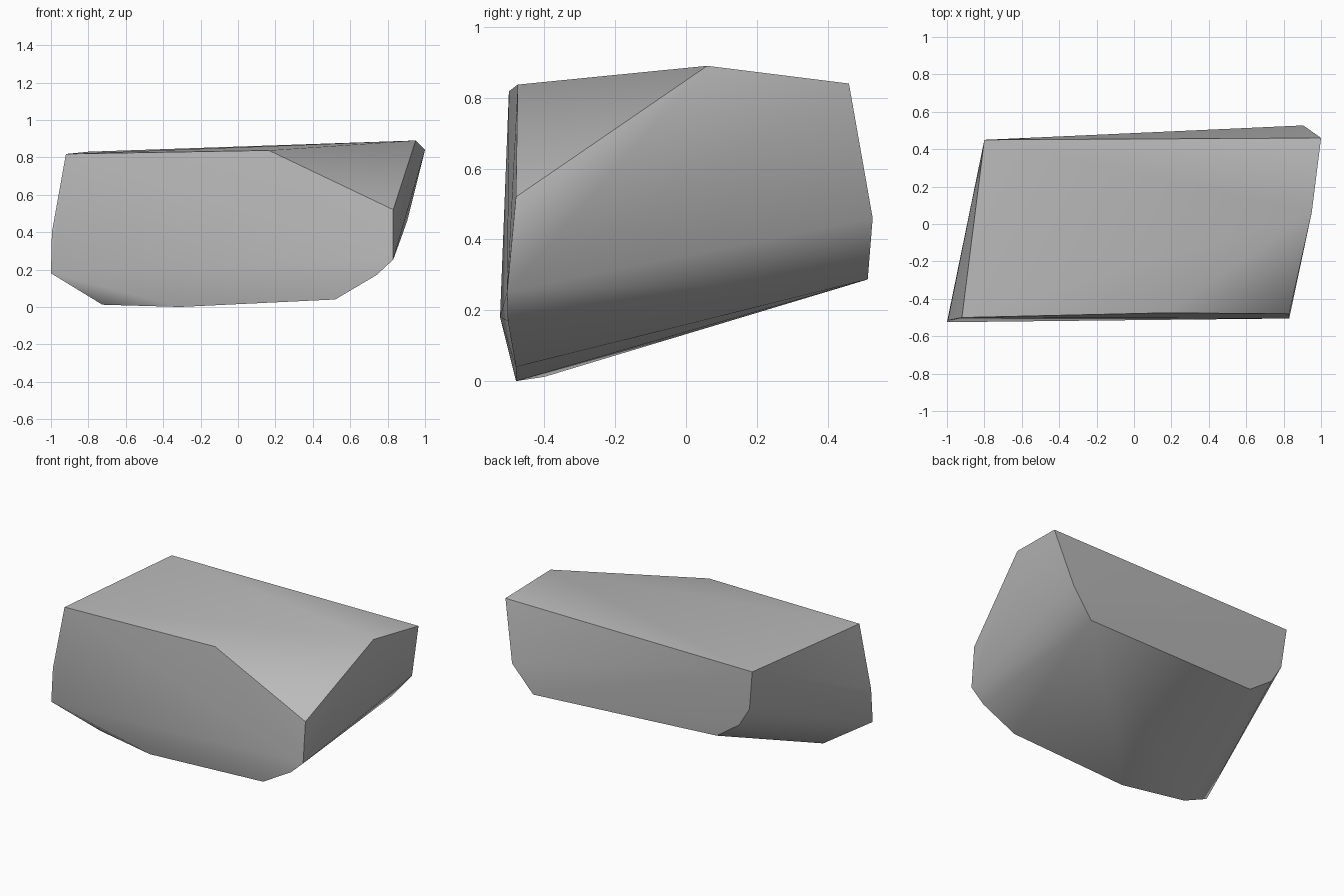
import bpy, bmesh
from math import radians

cube = bpy.data.objects.get("Cube")
if cube:
    bpy.data.objects.remove(cube, do_unlink=True)

# Corner points of the boulder, grouped by region
top = [(-.92, -.5, .818), (-.8, .45, .83), (1, .46, .84), (.95, .06, .89), (.165, -.475, .837)]
front_right = [(.83, -.48, .52), (.83, -.505, .253), (.74, -.503, .17), (.52, -.48, .04)]
back_right = [(.905, .527, .46), (.76, .513, .287)]
back_left = [(-.53, .435, .33), (-.695, .436, .446), (-.77, .436, .57)]
front_left = [(-1, -.525, .18), (-.995, -.515, .4), (-.31, -.48, 0), (-.725, -.4, .012)]

# Stone grey
grey = bpy.data.materials.new("stone_grey")
grey.use_nodes = True
colour = (.5, .5, .5, 1)
grey.diffuse_color = colour
grey.node_tree.nodes["Principled BSDF"].inputs["Base Color"].default_value = colour

# Convex boulder wrapped around the corners
bm = bmesh.new()
for p in top + front_right + back_right + back_left + front_left:
    bm.verts.new(p)
bmesh.ops.convex_hull(bm, input=bm.verts)
bmesh.ops.recalc_face_normals(bm, faces=bm.faces)
mesh = bpy.data.meshes.new("boulder")
bm.to_mesh(mesh)
bm.free()
mesh.materials.append(grey)

boulder = bpy.data.objects.new("boulder", mesh)
bpy.context.collection.objects.link(boulder)
bpy.context.view_layer.objects.active = boulder
boulder.select_set(True)
bpy.ops.object.shade_smooth_by_angle(angle=radians(40))
